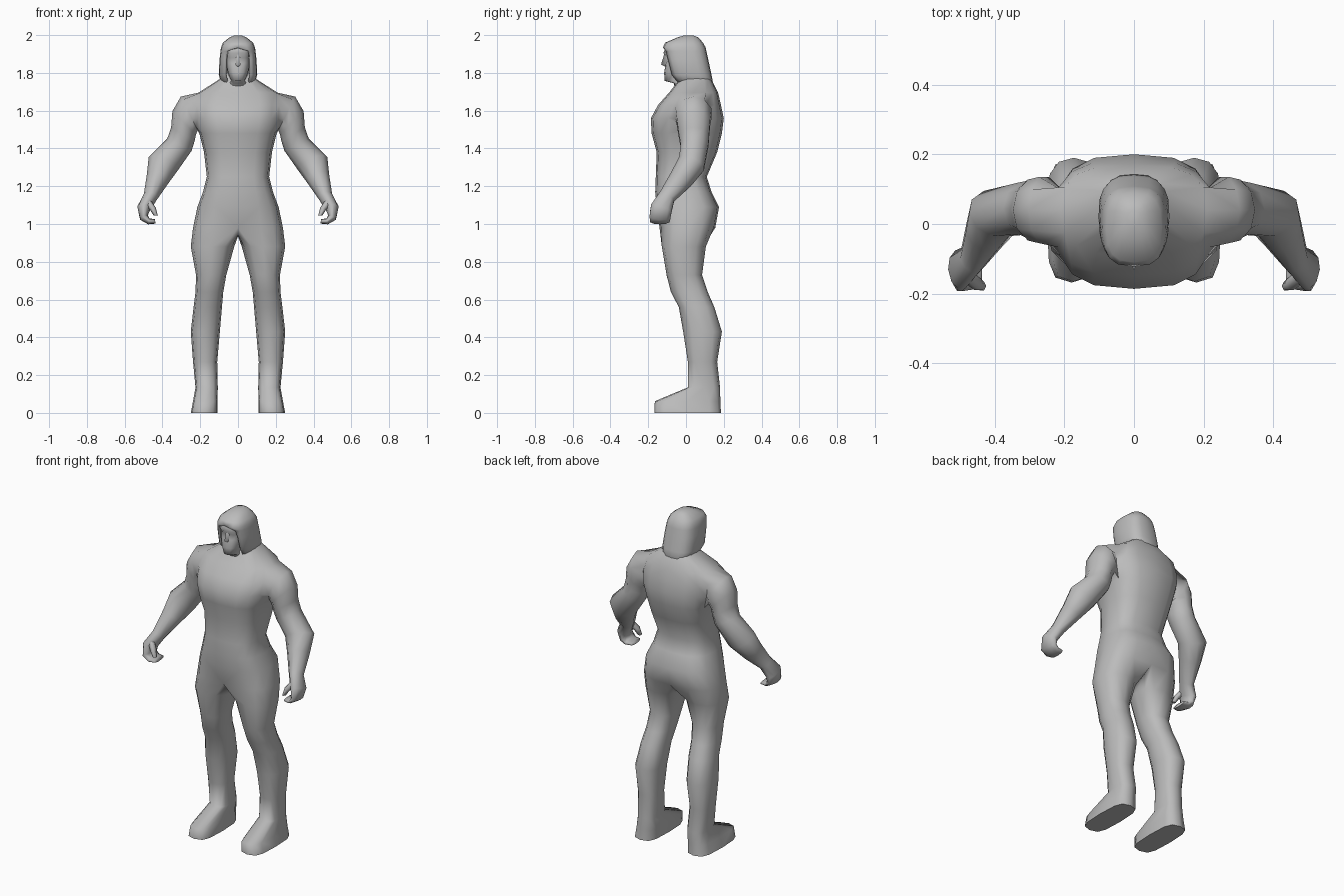
import bpy, bmesh
from math import sin, cos, radians, copysign
from mathutils import Vector

cube = bpy.data.objects.get("Cube")
if cube:
    bpy.data.objects.remove(cube)

grey = bpy.data.materials.new("plain_grey")
grey.use_nodes = True
COLOUR = (0.5, 0.5, 0.5, 1)
grey.diffuse_color = COLOUR
grey.node_tree.nodes["Principled BSDF"].inputs["Base Color"].default_value = COLOUR


def power(v, p):
    return 0.0 if abs(v) < 1e-6 else copysign(abs(v) ** p, v)


def half_ring(bm, z, w, front, back, p=0.7, start=-90, tilt=0.0):
    """Half outline from the front, round the left side, to the back."""
    mid, depth, ring = (front + back) / 2, (back - front) / 2, []
    for i in range(9):
        t = radians(start + (90 - start) * i / 8)
        s = power(sin(t), p)
        ring.append(bm.verts.new((w * power(cos(t), p), mid + depth * s, z + tilt * s)))
    return ring


def bridge(bm, a, b, closed=True):
    n = len(a)
    for i in range(n if closed else n - 1):
        j = (i + 1) % n
        bm.faces.new((a[i], a[j], b[j], b[i]))


def tube_ring(bm, centre, axis, ru, rv, n=10):
    """Ring across a limb; ru runs front to back, rv runs inner to outer."""
    a = Vector(axis).normalized()
    u = Vector((0, 1, 0))
    u = (u - a * u.dot(a)).normalized()
    v = a.cross(u)
    ring = []
    for i in range(n):
        t = radians(-90 + (i - 1) * 360 / n)
        ring.append(bm.verts.new(Vector(centre) + u * ru * cos(t) + v * rv * sin(t)))
    return ring


def finish(name, bm, thickness=0, angle=75):
    bmesh.ops.recalc_face_normals(bm, faces=bm.faces[:])
    mesh = bpy.data.meshes.new(name)
    bm.to_mesh(mesh)
    bm.free()
    mesh.materials.append(grey)
    ob = bpy.data.objects.new(name, mesh)
    bpy.context.collection.objects.link(ob)
    bpy.ops.object.select_all(action='DESELECT')
    ob.select_set(True)
    bpy.context.view_layer.objects.active = ob
    bpy.ops.object.shade_smooth_by_angle(angle=radians(angle))
    mirror = ob.modifiers.new("mirror", 'MIRROR')
    mirror.use_clip = True
    if thickness:
        ob.modifiers.new("shell", 'SOLIDIFY').thickness = thickness
    return ob


# Torso: height, half width, front, back
bm = bmesh.new()
torso = [half_ring(bm, *r) for r in (
    (0.98, 0.238, -0.14, 0.155), (1.09, 0.215, -0.155, 0.175),
    (1.17, 0.185, -0.163, 0.135), (1.25, 0.165, -0.16, 0.11),
    (1.38, 0.18, -0.155, 0.165), (1.48, 0.205, -0.182, 0.19),
    (1.56, 0.225, -0.186, 0.2), (1.63, 0.23, -0.148, 0.185),
    (1.695, 0.21, -0.09, 0.17), (1.765, 0.1, -0.035, 0.135),
    (1.80, 0.065, -0.02, 0.1))]
ARM_ROWS = range(5, 8)
for r in range(len(torso) - 1):
    for c in range(8):
        if not (r in ARM_ROWS and c in (3, 4)):
            lo, hi = torso[r], torso[r + 1]
            bm.faces.new((lo[c], lo[c + 1], hi[c + 1], hi[c]))

# Arm and curled fingers, grown from the shoulder opening
ring = torso[5][3:6] + [torso[6][5], torso[7][5]] + torso[8][5:2:-1] + [torso[7][3], torso[6][3]]
for spec in (
        ((0.258, 0.04, 1.585), (0.9, 0, -0.45), 0.1, 0.1),
        ((0.285, 0.04, 1.535), (0.7, 0, -0.7), 0.092, 0.088),
        ((0.292, 0.042, 1.475), (0.5, 0, -0.85), 0.085, 0.072),
        ((0.31, 0.045, 1.42), (0.45, 0, -0.9), 0.078, 0.072),
        ((0.395, 0.03, 1.32), (0.35, -0.4, -0.8), 0.075, 0.085),
        ((0.425, -0.025, 1.24), (0.3, -0.55, -0.75), 0.065, 0.062),
        ((0.463, -0.1, 1.145), (0.3, -0.5, -0.75), 0.046, 0.038),
        ((0.498, -0.13, 1.085), (0.2, -0.3, -0.9), 0.06, 0.036),
        ((0.498, -0.138, 1.035), (-0.5, -0.1, -0.8), 0.058, 0.024),
        ((0.472, -0.138, 1.014), (-1, 0, -0.2), 0.054, 0.016),
        ((0.438, -0.138, 1.014), (-1, 0, 0.2), 0.048, 0.012)):
    new = tube_ring(bm, *spec)
    bridge(bm, ring, new)
    ring = new
bm.faces.new(ring)

# Leg and foot: height, inner, outer, front, back, squareness
crotch = [bm.verts.new((0, y, z)) for y, z in ((0.09, 0.945), (0.0, 0.935), (-0.08, 0.942))]
ring = torso[0] + crotch
for z, inner, outer, front, back, p in (
        (0.88, 0.02, 0.25, -0.128, 0.105, 0.85),
        (0.73, 0.062, 0.222, -0.103, 0.085, 0.85),
        (0.64, 0.078, 0.225, -0.08, 0.115, 0.85),
        (0.56, 0.085, 0.235, -0.038, 0.15, 0.85),
        (0.43, 0.096, 0.25, -0.015, 0.19, 0.85),
        (0.27, 0.11, 0.238, 0.01, 0.165, 0.8),
        (0.135, 0.107, 0.225, 0.01, 0.18, 0.7),
        (0.062, 0.108, 0.238, -0.165, 0.182, 0.6),
        (0.0, 0.108, 0.25, -0.168, 0.185, 0.6)):
    new = []
    for i in range(12):
        t = radians((i - 4) * 30)
        new.append(bm.verts.new(((inner + outer) / 2 + (outer - inner) / 2 * power(cos(t), p),
                                 (front + back) / 2 + (back - front) / 2 * power(sin(t), p), z)))
    bridge(bm, ring, new)
    ring = new
bm.faces.new(ring)
finish("body", bm)

# Thumbs
bm = bmesh.new()
ring = None
for spec in (
        ((0.478, -0.15, 1.115), (-0.4, -0.4, -0.8), 0.02, 0.02),
        ((0.45, -0.172, 1.08), (-0.4, -0.2, -0.8), 0.02, 0.016),
        ((0.436, -0.178, 1.045), (0.1, 0, -1), 0.014, 0.012)):
    new = tube_ring(bm, *spec, n=6)
    if ring:
        bridge(bm, ring, new)
    ring = new
bm.faces.new(ring)
finish("thumbs", bm)


def half_loft(name, rows, thickness=0):
    bm = bmesh.new()
    rings = [half_ring(bm, *r) for r in rows]
    for a, b in zip(rings, rings[1:]):
        bridge(bm, a, b, closed=False)
    bm.faces.new(rings[-1])
    return finish(name, bm, thickness)


# Neck and face
half_loft("face", (
    (1.68, 0.06, -0.05, 0.1), (1.745, 0.05, -0.065, 0.08),
    (1.758, 0.036, -0.113, 0.08), (1.80, 0.055, -0.116, 0.08),
    (1.85, 0.064, -0.108, 0.08), (1.88, 0.068, -0.1, 0.08),
    (1.905, 0.068, -0.12, 0.08), (1.95, 0.065, -0.1, 0.07)))

# Nose: a small wedge running down the face
bm = bmesh.new()
rows = [[bm.verts.new(p) for p in ((0, tip, z), (w, -0.095, z))]
        for z, w, tip in ((1.9, 0.01, -0.115), (1.845, 0.018, -0.132), (1.832, 0.014, -0.108))]
for a, b in zip(rows, rows[1:]):
    bridge(bm, a, b, closed=False)
finish("nose", bm)

# Long hair framing the face and closing over the crown
half_loft("hair", (
    (1.71, 0.078, -0.045, 0.155, 0.7, -50, -0.025),
    (1.79, 0.102, -0.09, 0.135, 0.7, -55),
    (1.87, 0.098, -0.11, 0.118, 0.7, -55),
    (1.915, 0.093, -0.118, 0.108, 0.7, -60),
    (1.935, 0.09, -0.122, 0.104, 0.7, -90),
    (1.96, 0.08, -0.11, 0.09, 0.75, -90),
    (1.988, 0.045, -0.045, 0.065, 0.8, -90),
    (1.998, 0.02, -0.01, 0.04, 1, -90)), thickness=0.012)
